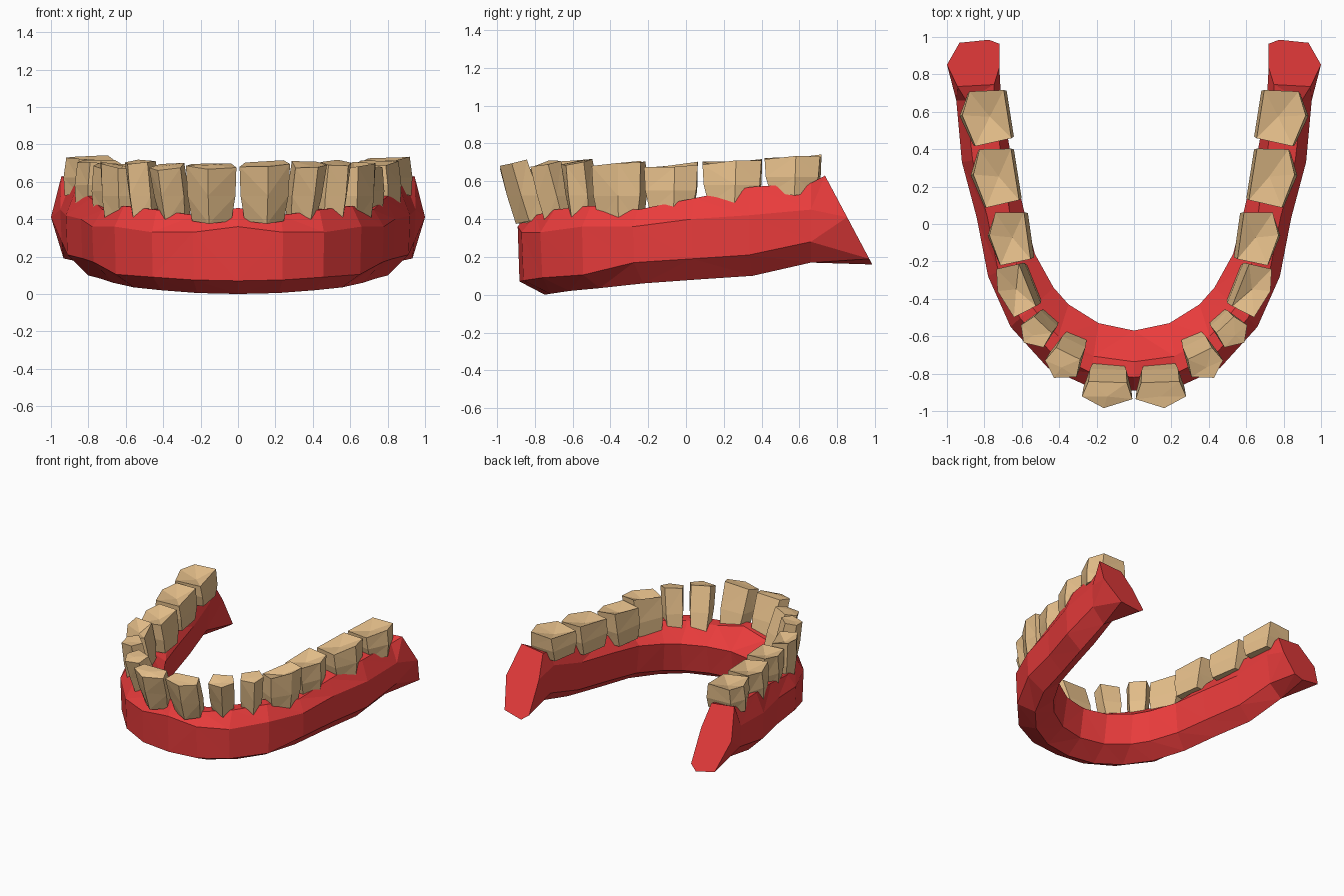
import bpy, bmesh, random
from math import cos, sin, radians

if "Cube" in bpy.data.objects:
    bpy.data.objects.remove(bpy.data.objects["Cube"])

random.seed(4)


def material(name, rgb):
    m = bpy.data.materials.new(name)
    m.diffuse_color = (*rgb, 1)
    m.use_nodes = True
    m.node_tree.nodes["Principled BSDF"].inputs["Base Color"].default_value = m.diffuse_color
    return m


gum_mat = material("gum_red", (0.82, 0.045, 0.045))
tooth_mat = material("tooth_ivory", (0.80, 0.53, 0.26))


def loft(name, rings, mat, fossa=None):
    """Skin a stack of rings; the last cap may get a centre point."""
    bm = bmesh.new()
    vs = [[bm.verts.new(p) for p in r] for r in rings]
    n = len(vs[0])
    for a, b in zip(vs, vs[1:]):
        for i in range(n):
            j = (i + 1) % n
            bm.faces.new((a[i], a[j], b[j], b[i]))
    bm.faces.new(vs[0])
    if fossa:
        c = bm.verts.new(fossa)
        for i in range(n):
            bm.faces.new((vs[-1][i], vs[-1][(i + 1) % n], c))
    else:
        bm.faces.new(vs[-1])
    bmesh.ops.recalc_face_normals(bm, faces=bm.faces)
    bmesh.ops.triangulate(bm, faces=[f for f in bm.faces if len(f.verts) == 4])
    me = bpy.data.meshes.new(name)
    bm.to_mesh(me)
    bm.free()
    me.materials.append(mat)
    ob = bpy.data.objects.new(name, me)
    bpy.context.collection.objects.link(ob)
    return ob


# Gum: outer xy, inner xy, bottom z, shoulder z, crest z, inner crest position
stations = [
    (0.00, -0.89, 0.00, -0.57, 0.00, 0.36, 0.46, 0.48),
    (0.24, -0.87, 0.19, -0.53, 0.005, 0.33, 0.42, 0.48),
    (0.46, -0.77, 0.35, -0.43, 0.02, 0.33, 0.45, 0.50),
    (0.66, -0.55, 0.43, -0.34, 0.035, 0.36, 0.47, 0.50),
    (0.78, -0.28, 0.53, -0.16, 0.06, 0.36, 0.45, 0.60),
    (0.84, 0.03, 0.59, 0.08, 0.08, 0.40, 0.51, 0.70),
    (0.92, 0.33, 0.66, 0.38, 0.10, 0.42, 0.57, 0.80),
    (0.95, 0.66, 0.71, 0.66, 0.17, 0.45, 0.59, 0.85),
    (1.00, 0.985, 0.72, 0.985, 0.16, 0.41, 0.63, 0.90),
]


def gum_ring(st, side):
    xo, yo, xi, yi, zb, zs, zt, tin = st
    low = 0.07 if yo < -0.4 else 0.11
    section = [(0.03, zb + low), (0.0, zs), (0.22, zt), (tin, zt),
               (1.0, zb + 0.32), (0.88, zb + 0.09), (0.45, zb)]
    if yo > 0.9:
        section = [(0.24, zb + 0.03), (0.0, zs), (0.2, zt), (tin, zt - 0.02),
                   (1.0, zb + 0.28), (1.0, zb + 0.04), (0.8, zb)]
    ring = []
    for t, z in section:
        y = yo + (yi - yo) * t
        if yo > 0.9:                       # slanted rear end
            y -= 0.25 * (z - zb) / (zt - zb)
        ring.append((side * (xo + (xi - xo) * t), y, z))
    return ring


loft("lower_gum", [gum_ring(s, -1) for s in reversed(stations[1:])]
     + [gum_ring(s, 1) for s in stations], gum_mat)

# Teeth: crown xy, outward angle, width, depth, lean, base z, top z
teeth = [
    ("central_incisor", 0.143, -0.915, -88, 0.27, 0.14, 0.095, 0.39, 0.69),
    ("lateral_incisor", 0.385, -0.76, -64, 0.19, 0.15, 0.10, 0.39, 0.685),
    ("canine", 0.535, -0.59, -47, 0.17, 0.14, 0.06, 0.38, 0.70),
    ("front_premolar", 0.645, -0.355, -22, 0.28, 0.16, 0.03, 0.39, 0.685),
    ("rear_premolar", 0.67, -0.075, -8, 0.29, 0.20, 0.01, 0.44, 0.685),
    ("front_molar", 0.745, 0.25, -9, 0.32, 0.22, 0.00, 0.48, 0.705),
    ("rear_molar", 0.795, 0.57, -9, 0.30, 0.24, 0.00, 0.54, 0.725),
]
front_outline = [(-0.38, -0.5), (0.38, -0.5), (0.5, 0.08), (0.06, 0.5), (-0.5, 0.12)]
back_outline = [(-0.44, -0.5), (0.43, -0.5), (0.5, 0.26), (0.1, 0.5), (-0.48, 0.32)]


def tooth(side, name, cx, cy, ang, w, d, lean, z0, z1):
    ox, oy = cos(radians(ang)), sin(radians(ang))

    def place(u, v, z):
        return (side * (cx + ox * v - oy * u), cy + oy * v + ox * u, z)

    molar = "molar" in name
    rings = []
    # level along height, width scale, extra depth
    for h, sw, extra in ((0, 0.78, 0.02), (0.45, 0.95, 0.03), (1, 1.0, 0.0)):
        ring = []
        for k, (u, v) in enumerate(back_outline if molar else front_outline):
            z = z0 + (z1 - z0) * h
            if h == 1:                     # uneven biting edge
                z += random.uniform(-0.012, 0.012)
                z += u * 0.025 if molar else -v * 0.03
            elif h == 0 and k == 3:        # pointed root at the gum line
                z -= 0.015
            ring.append(place(u * w * sw, v * (d + extra) - lean * (1 - h), z))
        rings.append(ring)
    fossa = place(0, -0.1 * d, z1 - 0.035) if molar else place(0, 0.05 * d, z1)
    loft(("right_" if side > 0 else "left_") + name, rings, tooth_mat, fossa)


for row in teeth:
    for side in (-1, 1):
        tooth(side, *row)
